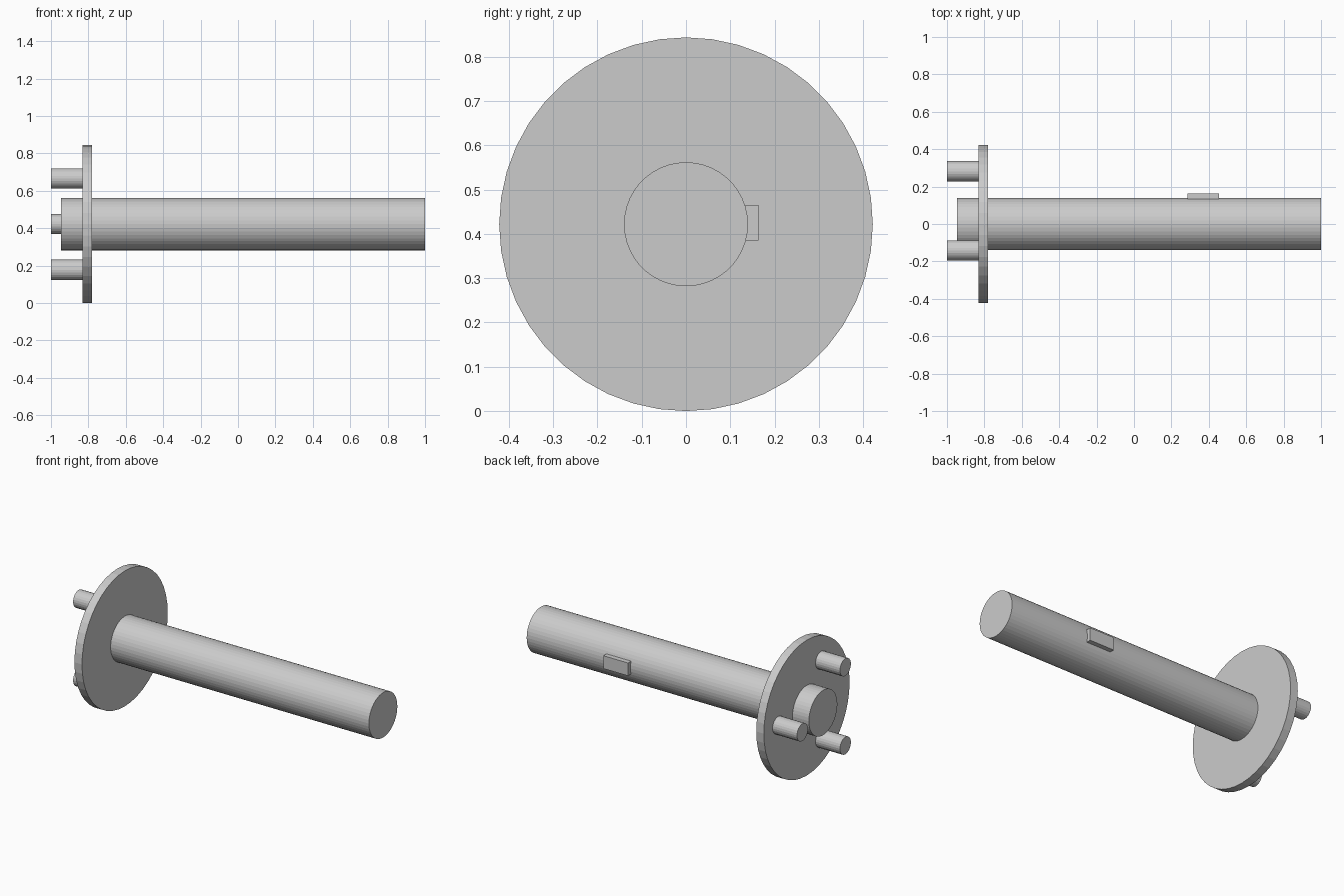
import bpy
from math import pi, sin, cos

if "Cube" in bpy.data.objects:
    bpy.data.objects.remove(bpy.data.objects["Cube"])

AXIS_Z = 0.422  # height of the shaft axis


def rod(name, x0, x1, radius, sides, y=0.0, z=0.0):
    """Flat-faceted cylinder running along x, offset from the shaft axis."""
    bpy.ops.mesh.primitive_cylinder_add(
        vertices=sides, radius=radius, depth=x1 - x0,
        location=((x0 + x1) / 2, y, AXIS_Z + z), rotation=(0, pi / 2, 0))
    bpy.context.object.name = name


# Main shaft and flange disc
rod("shaft", -0.945, 1.0, 0.14, 44)
rod("flange", -0.832, -0.78, 0.422, 44)

# Three drive pins evenly spaced on the flange's outer face
for i in range(3):
    a = i * 2 * pi / 3
    rod(f"pin_{i + 1}", -1.0, -0.82, 0.054, 24, 0.282 * cos(a), 0.282 * sin(a))

# Key set into the back of the shaft
bpy.ops.mesh.primitive_cube_add(size=1, location=(0.37, 0.135, AXIS_Z + 0.003))
key = bpy.context.object
key.name = "shaft_key"
key.scale = (0.17, 0.058, 0.08)
